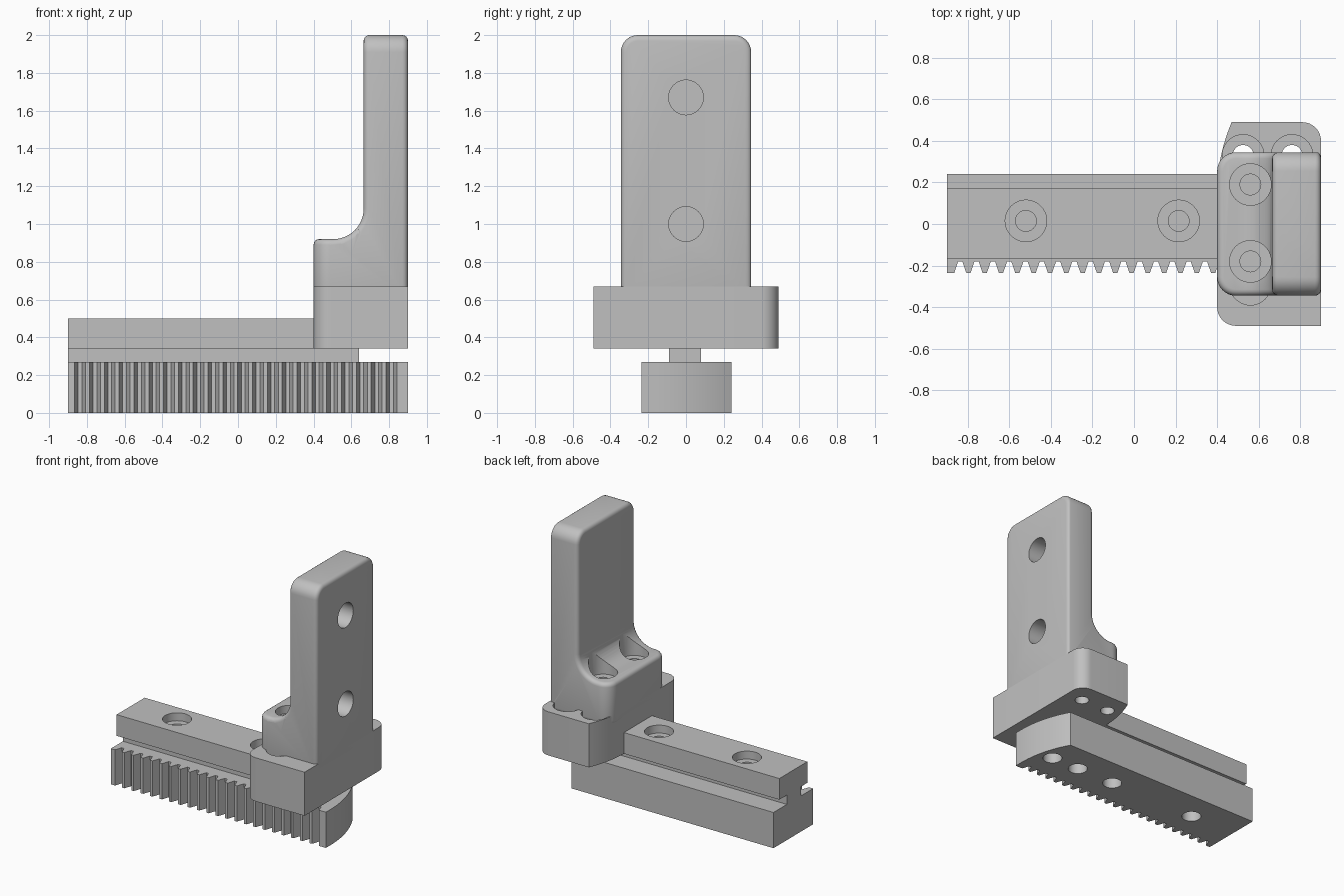
import bpy, bmesh
from math import radians, sin, cos
from mathutils import Vector

old = bpy.data.objects.get("Cube")
if old:
    bpy.data.objects.remove(old, do_unlink=True)

grey = bpy.data.materials.new("plain_grey")
grey.use_nodes = True
GREY = (0.53, 0.53, 0.53, 1)
grey.diffuse_color = GREY
grey.node_tree.nodes["Principled BSDF"].inputs["Base Color"].default_value = GREY


def arc(cx, cy, r, a0, a1, n=8):
    """Points on an arc, angles in degrees."""
    angles = [radians(a0 + (a1 - a0) * i / n) for i in range(n + 1)]
    return [(cx + r * cos(a), cy + r * sin(a)) for a in angles]


def prism(name, pts, axis, lo, hi):
    """Extrude a 2D profile along an axis from lo to hi."""
    place = {"x": lambda a, b: Vector((lo, a, b)),
             "y": lambda a, b: Vector((a, lo, b)),
             "z": lambda a, b: Vector((a, b, lo))}[axis]
    step = Vector([(hi - lo) * (axis == k) for k in "xyz"])
    bm = bmesh.new()
    face = bm.faces.new([bm.verts.new(place(*p)) for p in pts])
    new = bmesh.ops.extrude_face_region(bm, geom=[face])["geom"]
    bmesh.ops.translate(bm, vec=step, verts=[v for v in new if isinstance(v, bmesh.types.BMVert)])
    bmesh.ops.recalc_face_normals(bm, faces=bm.faces)
    mesh = bpy.data.meshes.new(name)
    bm.to_mesh(mesh)
    bm.free()
    mesh.materials.append(grey)
    ob = bpy.data.objects.new(name, mesh)
    bpy.context.collection.objects.link(ob)
    return ob


def rect(x0, y0, x1, y1):
    return [(x0, y0), (x1, y0), (x1, y1), (x0, y1)]


def activate(ob):
    bpy.ops.object.select_all(action="DESELECT")
    ob.select_set(True)
    bpy.context.view_layer.objects.active = ob


def combine(ob, other, operation):
    """Apply a boolean and discard the helper shape."""
    activate(ob)
    mod = ob.modifiers.new("cut", "BOOLEAN")
    mod.operation, mod.object, mod.solver = operation, other, "EXACT"
    bpy.ops.object.modifier_apply(modifier=mod.name)
    bpy.data.objects.remove(other, do_unlink=True)


def drill(ob, a, b, r, lo, hi, axis="z"):
    circle = arc(a, b, r, 0, 360, 40)[:-1]
    combine(ob, prism("drill", circle, axis, lo, hi), "DIFFERENCE")


def counterbore(ob, x, y, floor, top, bottom):
    drill(ob, x, y, 0.1, floor, top)
    drill(ob, x, y, 0.05, bottom, floor + 0.01)


# Toothed rack with a large curved end
PITCH, ROOT, TIP = 0.0785, -0.18, -0.235
outline = [(-0.9, TIP)]
for i in range(22):
    x = -0.836 + i * PITCH
    outline += [(x - 0.029, TIP), (x - 0.01, ROOT), (x + 0.01, ROOT), (x + 0.029, TIP)]
outline += [(0.9, TIP)] + arc(0.04, -0.18, 0.86, 0, 29.2, 16) + [(-0.9, 0.24)]
rack = prism("toothed_rack", outline, "z", 0, 0.27)
for x in (-0.52, 0.215, 0.535, 0.77):
    drill(rack, x, 0.015, 0.068, -0.1, 0.2)

# Guide rail on a narrow neck
neck = prism("rail_neck", rect(-0.9, -0.09, 0.64, 0.08), "z", 0.27, 0.34)
rail = prism("guide_rail", rect(-0.9, -0.165, 0.45, 0.17), "z", 0.34, 0.5)
for x in (-0.52, 0.215):
    counterbore(rail, x, 0.015, 0.44, 0.6, 0.37)

# Mounting block with one swept corner and two rounded corners
outline = (arc(0.49, -0.4, 0.09, 180, 270) + [(0.9, -0.49)]
           + arc(0.81, 0.4, 0.09, 0, 90) + arc(1.26, 0.15, 0.86, 156.7, 180, 12))
block = prism("mounting_block", outline, "z", 0.34, 0.67)
for x in (0.525, 0.76):
    counterbore(block, x, 0.33, 0.58, 0.8, 0.2)
counterbore(block, 0.56, -0.29, 0.58, 0.8, 0.45)

# Upright finger: side, end and plan profiles intersected, then softened
side = ([(0.4, 0.6), (0.9, 0.6), (0.9, 2), (0.665, 2)]
        + arc(0.505, 1.08, 0.16, 0, -90, 12) + [(0.4, 0.92)])
end = [(-0.345, 0.5), (0.345, 0.5)] + arc(0.255, 1.91, 0.09, 0, 90) + arc(-0.255, 1.91, 0.09, 90, 180)
plan = [(0.95, -0.4), (0.95, 0.4), (0.49, 0.4)]
plan = ([(0.95, -0.345), (0.95, 0.345)] + arc(0.49, 0.255, 0.09, 90, 180)
        + arc(0.49, -0.255, 0.09, 180, 270))
finger = prism("upright_finger", side, "y", -0.5, 0.5)
combine(finger, prism("end_shape", end, "x", 0.2, 1.1), "INTERSECT")
combine(finger, prism("plan_shape", plan, "z", 0.4, 2.2), "INTERSECT")
activate(finger)
soft = finger.modifiers.new("soft_edges", "BEVEL")
soft.width, soft.segments = 0.03, 4
soft.limit_method, soft.angle_limit = "ANGLE", radians(40)
soft.use_clamp_overlap = False
bpy.ops.object.modifier_apply(modifier=soft.name)
for y in (-0.18, 0.19):
    counterbore(finger, 0.56, y, 0.86, 1.2, 0.75)
for z in (1, 1.67):
    drill(finger, 0, z, 0.092, 0.74, 1, "x")

# Smooth curves, crisp edges
for ob in (rack, neck, rail, block, finger):
    activate(ob)
    bpy.ops.object.shade_smooth_by_angle(angle=radians(28))
